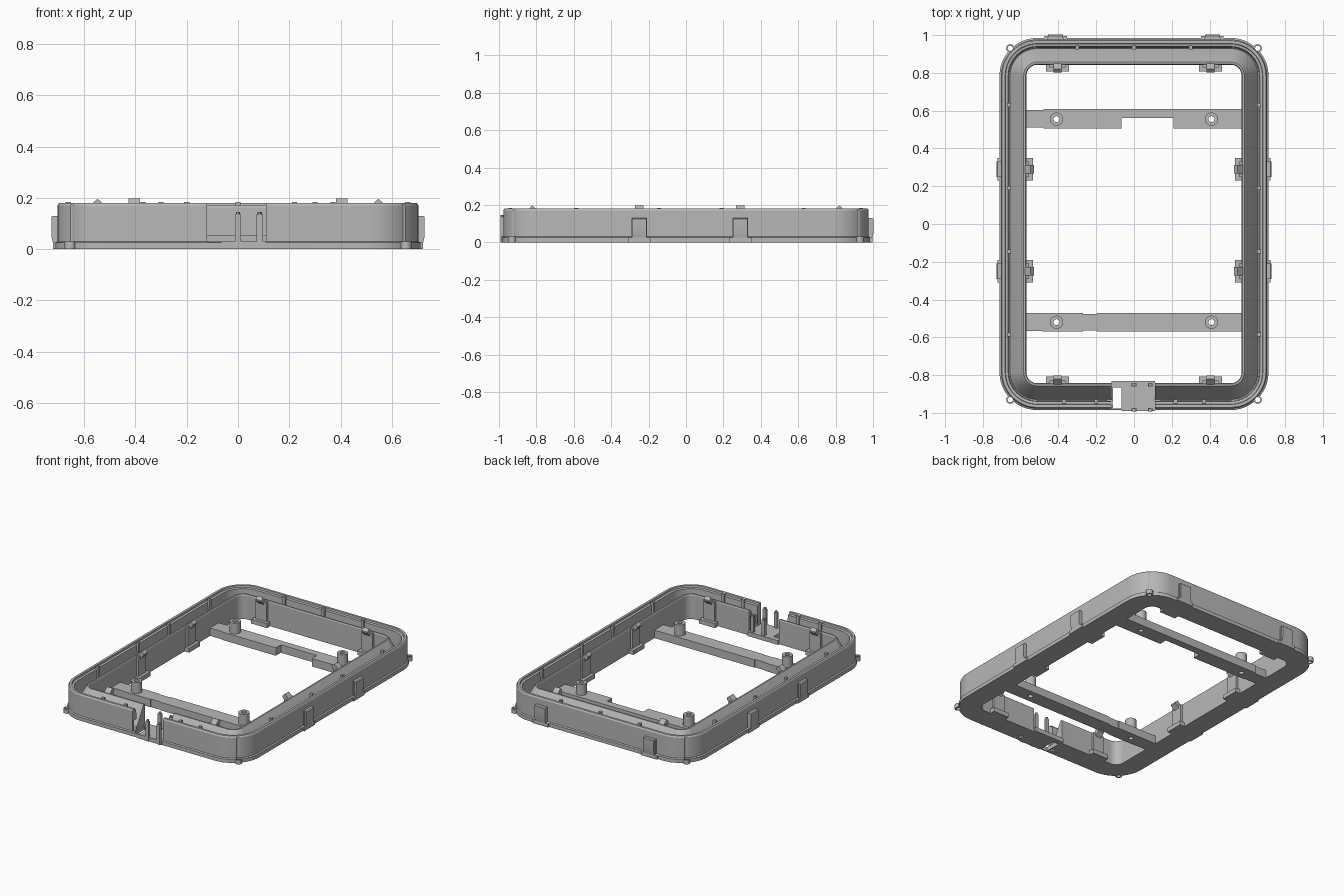
import bpy, bmesh, math
from mathutils import Matrix, Vector

cube = bpy.data.objects.get("Cube")
if cube:
    bpy.data.objects.remove(cube, do_unlink=True)

grey = bpy.data.materials.new("plain_grey")
grey.use_nodes = True
grey.diffuse_color = (0.48, 0.48, 0.48, 1)
grey.node_tree.nodes["Principled BSDF"].inputs["Base Color"].default_value = grey.diffuse_color


def finish(name, bm, matrix=None):
    bmesh.ops.recalc_face_normals(bm, faces=bm.faces)
    if matrix:
        bm.transform(matrix)
    mesh = bpy.data.meshes.new(name)
    bm.to_mesh(mesh)
    bm.free()
    mesh.materials.append(grey)
    obj = bpy.data.objects.new(name, mesh)
    bpy.context.collection.objects.link(obj)
    return obj


def box(bm, x0, x1, y0, y1, z0, z1):
    m = Matrix.Translation(((x0 + x1) / 2, (y0 + y1) / 2, (z0 + z1) / 2))
    m = m @ Matrix.Diagonal((x1 - x0, y1 - y0, z1 - z0, 1))
    bmesh.ops.create_cube(bm, size=1, matrix=m)


def rod(bm, x, y, r, z0, z1, sides=20):
    bmesh.ops.create_cone(bm, cap_ends=True, segments=sides, radius1=r, radius2=r,
                          depth=z1 - z0, matrix=Matrix.Translation((x, y, (z0 + z1) / 2)))


def prism(bm, points, axis):
    # Extrude a flat polygon along a vector
    face = bm.faces.new([bm.verts.new(p) for p in points])
    new = bmesh.ops.extrude_face_region(bm, geom=[face])["geom"]
    bmesh.ops.translate(bm, vec=axis, verts=[v for v in new if isinstance(v, bmesh.types.BMVert)])


def cut(obj, bm):
    cutter = finish("cutter", bm)
    cutter.hide_render = True
    mod = obj.modifiers.new("cut", "BOOLEAN")
    mod.operation, mod.solver, mod.object = "DIFFERENCE", "EXACT", cutter
    deps = bpy.context.evaluated_depsgraph_get()
    result = bpy.data.meshes.new_from_object(obj.evaluated_get(deps))
    obj.modifiers.clear()
    obj.data = result
    bpy.data.objects.remove(cutter, do_unlink=True)


# Frame ring: channel profile (inset from the outer edge, height) swept around a rounded rectangle
WX, WY, RADIUS, STEPS = 0.712, 0.985, 0.2, 12
profile = [(0, 0), (0, .025), (.008, .03), (.008, .17), (.014, .18), (.03, .18), (.032, .168),
           (.046, .165), (.05, .05), (.056, .045), (.122, .163), (.128, .17), (.138, .17),
           (.142, .163), (.142, 0)]


def rounded_loop(bm, inset, z):
    verts = []
    for k, (sx, sy) in enumerate(((1, 1), (-1, 1), (-1, -1), (1, -1))):
        for i in range(STEPS + 1):
            a = math.pi / 2 * (k + i / STEPS)
            r = RADIUS - inset
            verts.append(bm.verts.new((sx * (WX - RADIUS) + r * math.cos(a),
                                       sy * (WY - RADIUS) + r * math.sin(a), z)))
    return verts


bm = bmesh.new()
loops = [rounded_loop(bm, d, z) for d, z in profile]
for a, b in zip(loops, loops[1:] + loops[:1]):
    for i in range(len(a)):
        j = (i + 1) % len(a)
        bm.faces.new((a[i], a[j], b[j], b[i]))
frame = finish("frame_ring", bm)

# Connector gap in the front
bm = bmesh.new()
box(bm, -.12, .11, -1.1, -.8, .028, .3)
cut(frame, bm)

# Openings beside the connector and round grooves at the corners
CORNERS = [(sx * .655, sy * .93) for sx in (-1, 1) for sy in (-1, 1)]
bm = bmesh.new()
box(bm, -.11, -.065, -.978, -.865, -.1, .1)
for x in (-.142, .112):
    box(bm, x, x + .028, -.962, -.935, -.1, .1)
for x, y in CORNERS:
    rod(bm, x, y, .016, -.1, .3)
cut(frame, bm)

# Corner ears with holes
for x, y in CORNERS:
    bm = bmesh.new()
    rod(bm, x, y, .022, 0, .03)
    ear = finish("corner_ear", bm)
    bm = bmesh.new()
    rod(bm, x, y, .014, -.1, .1)
    cut(ear, bm)

# Connector shelf and its four pegs
bm = bmesh.new()
box(bm, -.065, .11, -.99, -.83, 0, .03)
box(bm, -.12, -.065, -.865, -.83, 0, .03)
finish("connector_shelf", bm)
for x in (0, .085):
    for y in (-.85, -.984):
        bm = bmesh.new()
        box(bm, x - .012, x + .012, y - .009, y + .009, .0, .135)
        rod(bm, x, y, .009, .135, .145, 10)
        finish("connector_peg", bm)

# Cross bars
bm = bmesh.new()
outline = [(-.575, .51), (-.48, .51), (-.48, .505), (-.065, .505), (-.065, .56), (.21, .56),
           (.21, .505), (.575, .505), (.575, .61), (-.48, .61), (-.48, .603), (-.575, .603)]
prism(bm, [(x, y, 0) for x, y in outline], Vector((0, 0, .055)))
back_bar = finish("back_cross_bar", bm)

bm = bmesh.new()
outline = [(-.575, -.565), (-.42, -.57), (-.27, -.57), (-.27, -.565), (-.195, -.565), (-.195, -.57),
           (.575, -.57), (.575, -.47), (-.195, -.47), (-.195, -.476), (-.27, -.476), (-.27, -.47),
           (-.575, -.47)]
prism(bm, [(x, y, 0) for x, y in outline], Vector((0, 0, .055)))
front_bar = finish("front_cross_bar", bm)

# Screw bosses, bored right through the bars
for bar, y in ((back_bar, .555), (front_bar, -.52)):
    bores = bmesh.new()
    for x in (-.41, .41):
        bm = bmesh.new()
        rod(bm, x, y, .035, .05, .13, 24)
        boss = finish("screw_boss", bm)
        bm = bmesh.new()
        rod(bm, x, y, .016, -.1, .3)
        cut(boss, bm)
        rod(bores, x, y, .016, -.1, .3)
    cut(bar, bores)


def outer_clip(x, y, turn):
    # Foot and upright tab, facing local +x
    bm = bmesh.new()
    box(bm, -.01, .012, -.06, .06, 0, .025)
    box(bm, -.012, .004, -.042, .042, .02, .13)
    prism(bm, [(-.005, -.04, .025), (.012, -.04, .025), (.018, -.04, .05), (.018, -.04, .125),
               (.012, -.04, .13), (-.005, -.04, .13)], Vector((0, .08, 0)))
    finish("outer_clip", bm, Matrix.Translation((x, y, 0)) @ Matrix.Rotation(turn, 4, "Z"))


def inner_clip(x, y, turn):
    # Foot, back plate and slanted hook on the inner wall
    bm = bmesh.new()
    box(bm, -.035, .01, -.06, .06, 0, .03)
    box(bm, -.014, .005, -.042, .042, .02, .165)
    prism(bm, [(.006, -.022, .14), (-.01, -.022, .14), (-.04, -.022, .17), (-.04, -.022, .18),
               (-.022, -.022, .197), (.006, -.022, .17)], Vector((0, .044, 0)))
    finish("inner_clip", bm, Matrix.Translation((x, y, 0)) @ Matrix.Rotation(turn, 4, "Z"))


QUARTER = math.pi / 2
for side, turn in ((1, 0), (-1, math.pi)):
    for y in (.29, -.25):
        outer_clip(side * .71, y, turn)
        inner_clip(side * .57, y, turn)
    outer_clip(side * .415, .984, QUARTER)
    inner_clip(side * .405, .843, QUARTER)
    inner_clip(side * .405, -.843, -QUARTER)

# Small ribs standing in the channel
spots = [(s * .662, y) for s in (-1, 1) for y in (.63, .19, -.145, -.585)]
spots += [(x, .935) for x in (-.3, 0, .3)]
spots += [(x, -.94) for x in (-.37, -.2, .22, .37)]
bm = bmesh.new()
for x, y in spots:
    box(bm, x - .01, x + .01, y - .01, y + .01, .03, .183)
finish("channel_ribs", bm)

# Smooth the rounded parts, keeping edges sharp
bpy.ops.object.select_all(action="DESELECT")
for obj in bpy.context.collection.objects:
    if obj.type == "MESH":
        obj.select_set(True)
bpy.context.view_layer.objects.active = frame
bpy.ops.object.shade_smooth_by_angle(angle=math.radians(25))
